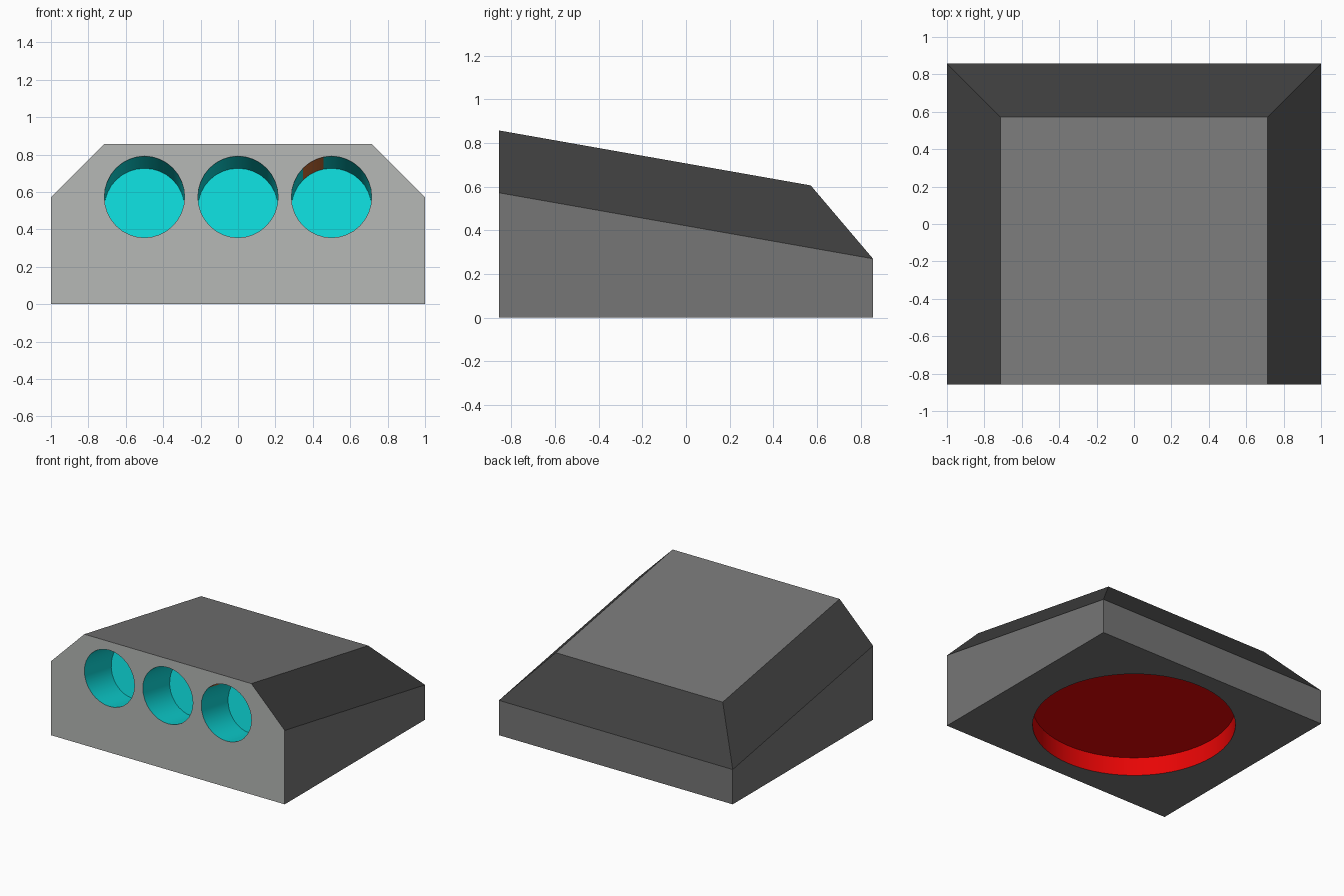
import bpy, bmesh, math
from mathutils import Vector

if "Cube" in bpy.data.objects:
    bpy.data.objects.remove(bpy.data.objects["Cube"])

TILT = math.radians(10)
U = 1 / 7                      # design unit


def material(name, rgb):
    lin = [(c / 255 / 12.92) if c < 11 else ((c / 255 + 0.055) / 1.055) ** 2.4 for c in rgb]
    m = bpy.data.materials.new(name)
    m.diffuse_color = (*lin, 1)
    m.use_nodes = True
    m.node_tree.nodes["Principled BSDF"].inputs["Base Color"].default_value = m.diffuse_color
    return m


MATS = [material("mid_grey", (118, 118, 118)), material("light_grey", (182, 184, 182)),
        material("charcoal", (64, 64, 64)), material("cyan", (13, 217, 217)),
        material("red", (234, 5, 5)), material("orange", (205, 112, 55))]
GREY, LIGHT, CHARCOAL, CYAN, RED, ORANGE = range(6)

bm = bmesh.new()


def face(verts, colour):
    f = bm.faces.new(verts)
    f.material_index = colour
    return f


def loop_edges(verts):
    """Edges of a closed loop, made where missing."""
    pairs = zip(verts, verts[1:] + verts[:1])
    return [bm.edges.get(p) or bm.edges.new(p) for p in pairs]


def recess(rim, floor, wall_colours, colour):
    """Wall and floor of a round pocket; returns the rim edges."""
    a = [bm.verts.new(p) for p in rim]
    b = [bm.verts.new(p) for p in floor]
    n = len(a)
    for i in range(n):
        j = (i + 1) % n
        face((a[i], a[j], b[j], b[i]), wall_colours[i]).smooth = True
    face(b, colour)
    return loop_edges(a)


def fill_with_holes(edges, normal, colour):
    res = bmesh.ops.triangle_fill(bm, use_beauty=True, edges=edges, normal=normal)
    for g in res["geom"]:
        if isinstance(g, bmesh.types.BMFace):
            g.material_index = colour


# Outer shell: chamfered front profile swept back down the slope, sloped rear
profile = [(-1, 0), (1, 0), (1, 4 * U), (5 * U, 6 * U), (-5 * U, 6 * U), (-1, 4 * U)]
front = [bm.verts.new((x, -6 * U, z)) for x, z in profile]
back = []
for x, z in profile:
    y = 4 * U if z > 5 * U else 6 * U
    drop = (y + 6 * U) * math.tan(TILT) if z > 0 else 0
    back.append(bm.verts.new((x, y, z - drop)))
sweep_colours = [None, GREY, CHARCOAL, GREY, CHARCOAL, GREY]
for i in range(1, 6):
    j = (i + 1) % 6
    face((front[i], front[j], back[j], back[i]), sweep_colours[i])
face([back[i] for i in (0, 1, 2, 5)], GREY)
face([back[i] for i in (2, 3, 4, 5)], CHARCOAL)

# Three front sockets running parallel to the sloped top
N, R, DEPTH = 32, 1.5 * U, 0.335
axis = Vector((0, math.cos(TILT), -math.sin(TILT)))
up = Vector((0, math.sin(TILT), math.cos(TILT)))
front_edges = loop_edges(front)
for x in (-0.5, 0, 0.5):
    c = Vector((x, -6 * U, 4 * U + 0.002))
    angles = [math.tau * i / N for i in range(N)]
    rim = [c + Vector((R * math.cos(t), 0, R * math.sin(t) / math.cos(TILT))) for t in angles]
    floor = [c + axis * DEPTH + R * (math.cos(t) * Vector((1, 0, 0)) + math.sin(t) * up)
             for t in angles]
    # small orange strip on the upper left of the right-hand socket
    walls = [ORANGE if x > 0 and 100 < math.degrees(t) < 130 else CYAN for t in angles]
    front_edges += recess(rim, floor, walls, CYAN)
fill_with_holes(front_edges, (0, -1, 0), LIGHT)

# Round red recess underneath
N2 = 64
ring = [(5 * U * math.cos(math.tau * i / N2), 5 * U * math.sin(math.tau * i / N2))
        for i in range(N2)]
base_edges = loop_edges([front[0], front[1], back[1], back[0]])
base_edges += recess([(x, y, 0) for x, y in ring], [(x, y, U) for x, y in ring],
                     [RED] * N2, RED)
fill_with_holes(base_edges, (0, 0, -1), GREY)

# Finish the mesh: flat faces, smooth round walls
bmesh.ops.recalc_face_normals(bm, faces=bm.faces[:])
mesh = bpy.data.meshes.new("wedge_body")
bm.to_mesh(mesh)
bm.free()
for m in MATS:
    mesh.materials.append(m)
body = bpy.data.objects.new("wedge_body", mesh)
bpy.context.collection.objects.link(body)
body.select_set(True)
bpy.context.view_layer.objects.active = body
bpy.ops.object.shade_smooth_by_angle(angle=math.radians(25))
